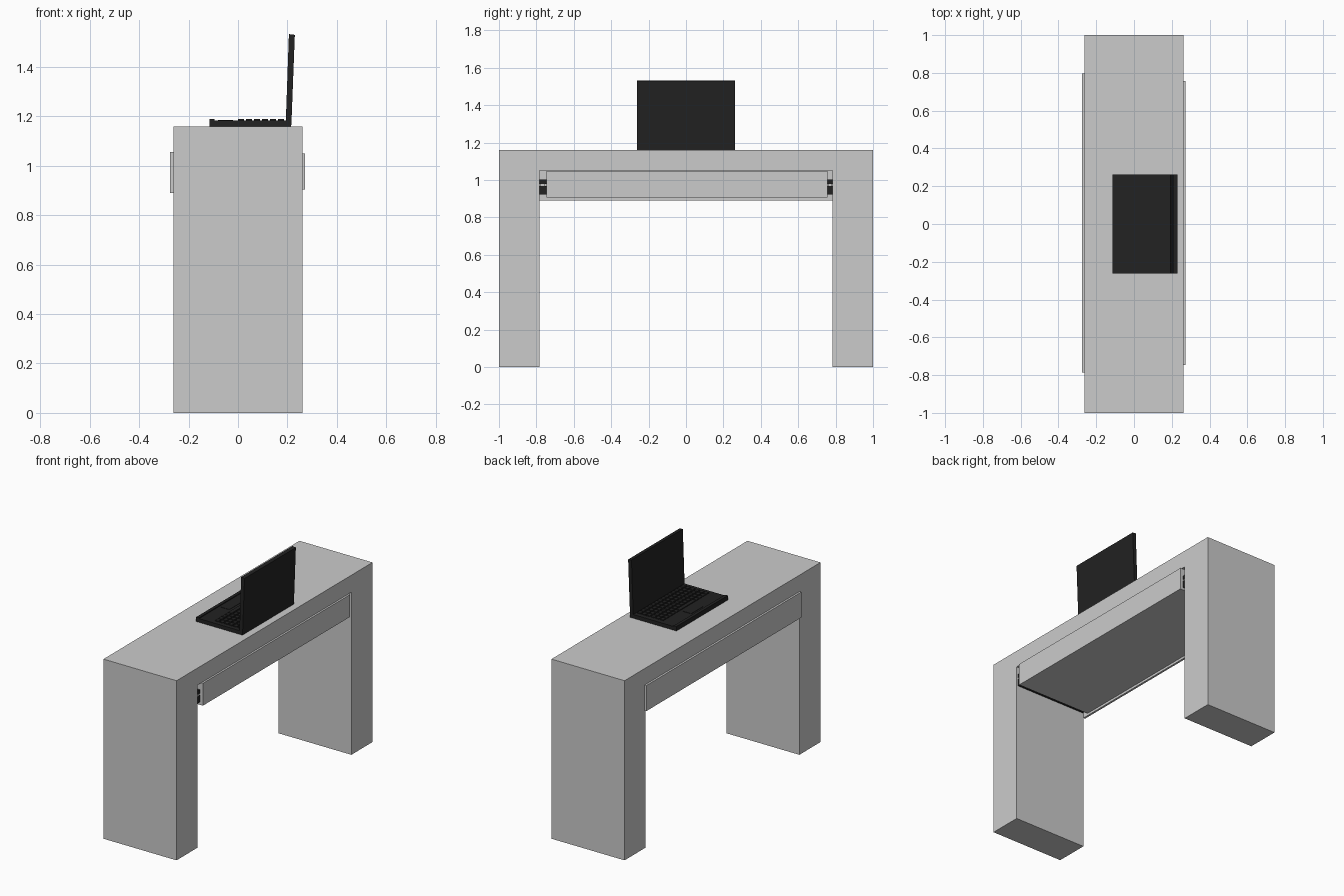
import bpy, bmesh, math
from mathutils import Matrix, Vector

if "Cube" in bpy.data.objects:
    bpy.data.objects.remove(bpy.data.objects["Cube"])


def material(name, rgb):
    m = bpy.data.materials.new(name)
    m.diffuse_color = (*rgb, 1)
    m.use_nodes = True
    m.node_tree.nodes["Principled BSDF"].inputs["Base Color"].default_value = m.diffuse_color
    return m


WHITE = material("white_lacquer", (0.6, 0.6, 0.6))
BLACK = material("black_plastic", (0.016, 0.016, 0.016))


def boxes(name, mat, *ranges):
    """One object made of boxes given as (x0, x1, y0, y1, z0, z1)."""
    bm = bmesh.new()
    for x0, x1, y0, y1, z0, z1 in ranges:
        centre = Vector((x0 + x1, y0 + y1, z0 + z1)) / 2
        size = Matrix.Diagonal((x1 - x0, y1 - y0, z1 - z0, 1))
        bmesh.ops.create_cube(bm, size=1, matrix=Matrix.Translation(centre) @ size)
    mesh = bpy.data.meshes.new(name)
    bm.to_mesh(mesh)
    bm.free()
    mesh.materials.append(mat)
    ob = bpy.data.objects.new(name, mesh)
    bpy.context.collection.objects.link(ob)
    return ob


def extrude_y(name, mat, profile, y0, y1):
    """Extrude an x-z profile along y."""
    bm = bmesh.new()
    face = bm.faces.new([bm.verts.new((x, y0, z)) for x, z in profile])
    new = bmesh.ops.extrude_face_region(bm, geom=[face])["geom"]
    bmesh.ops.translate(bm, vec=(0, y1 - y0, 0),
                        verts=[v for v in new if isinstance(v, bmesh.types.BMVert)])
    bmesh.ops.recalc_face_normals(bm, faces=bm.faces)
    mesh = bpy.data.meshes.new(name)
    bm.to_mesh(mesh)
    bm.free()
    mesh.materials.append(mat)
    ob = bpy.data.objects.new(name, mesh)
    bpy.context.collection.objects.link(ob)
    return ob


# Desk frame: one arch profile in y-z, extruded along x
arch = [(-1, 0), (-0.784, 0), (-0.784, 1.05), (0.784, 1.05), (0.784, 0),
        (1, 0), (1, 1.16), (-1, 1.16)]
desk = extrude_y("desk_frame", WHITE, arch, -0.261, 0.261)
desk.data.transform(Matrix(((0, 1, 0, 0), (1, 0, 0, 0), (0, 0, 1, 0), (0, 0, 0, 1))))
desk.data.flip_normals()

# Drawer: overlapping front panel, bottom, side and back walls
boxes("drawer_front", WHITE, (-0.275, -0.262, -0.785, 0.797, 0.89, 1.055))
boxes("drawer_bottom", WHITE, (-0.262, 0.265, -0.747, 0.757, 0.905, 0.917))
boxes("drawer_walls", WHITE,
      (-0.262, 0.265, -0.747, -0.735, 0.917, 1.049),
      (-0.262, 0.265, 0.745, 0.757, 0.917, 1.049))
boxes("drawer_back", WHITE, (0.258, 0.272, -0.747, 0.757, 0.905, 1.049))

# Slides: black rails beside the drawer, with a pale strip between them
for side, y0, y1 in (("left", -0.784, -0.747), ("right", 0.757, 0.784)):
    boxes(side + "_slide_rails", BLACK,
          (-0.255, 0.25, y0, y1, 0.922, 0.968),
          (-0.255, 0.25, y0, y1, 0.978, 1.003))
    boxes(side + "_slide_strip", WHITE,
          (-0.255, 0.25, y0 + 0.006, y1 - 0.006, 0.968, 0.978))

# Laptop base, front lip and leaning screen
boxes("laptop_base", BLACK, (-0.115, 0.215, -0.262, 0.262, 1.16, 1.184))
boxes("laptop_front_lip", BLACK, (-0.115, -0.095, -0.262, 0.262, 1.184, 1.189))
extrude_y("laptop_screen", BLACK,
          [(0.193, 1.165), (0.216, 1.165), (0.23, 1.53), (0.206, 1.533)], -0.262, 0.262)

# Keyboard: rows of keys, with a space bar in the row nearest the user
keys = []
for row in range(6):
    x0 = 0.0 + row * 0.0325
    for k in range(14):
        y0 = -0.235 + k * 0.0338
        if row == 0 and 4 <= k <= 8:
            if k == 4:
                keys.append((x0, x0 + 0.024, y0, y0 + 4 * 0.0338 + 0.028, 1.184, 1.189))
            continue
        keys.append((x0, x0 + 0.024, y0, y0 + 0.028, 1.184, 1.189))
boxes("keyboard_keys", BLACK, *keys)

# Touchpad
boxes("touchpad", BLACK, (-0.08, -0.02, -0.06, 0.06, 1.184, 1.186))
